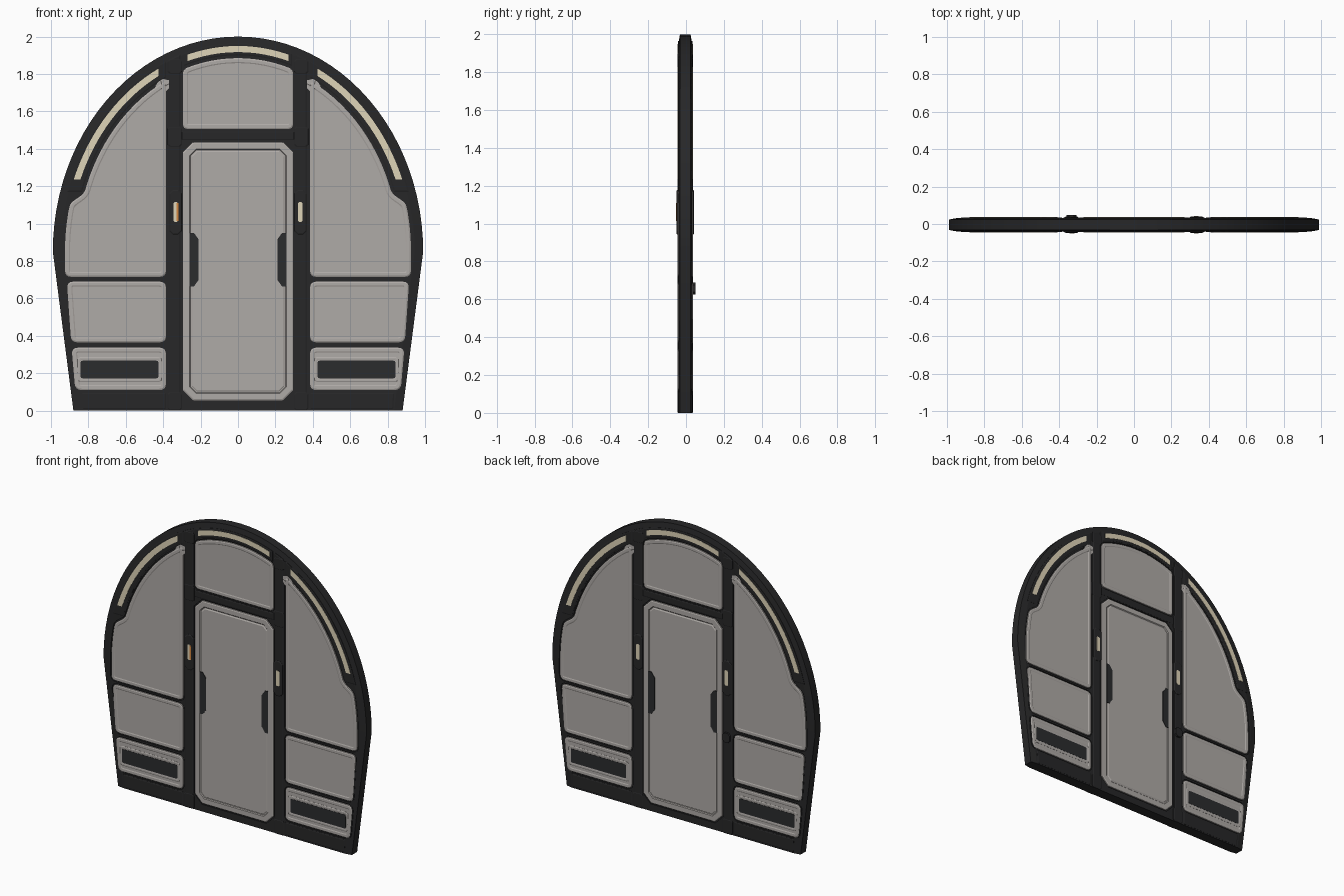
import bpy, bmesh, math
from mathutils import Vector

if "Cube" in bpy.data.objects:
    bpy.data.objects.remove(bpy.data.objects["Cube"])

Y0 = -0.004  # small shift so the model is centred in depth


def material(name, col):
    m = bpy.data.materials.new(name)
    m.diffuse_color = (*col, 1)
    m.use_nodes = True
    m.node_tree.nodes["Principled BSDF"].inputs["Base Color"].default_value = m.diffuse_color
    return m


DARK = material("charcoal_frame", (0.02, 0.02, 0.021))
VENT = material("vent_black", (0.024, 0.025, 0.027))
GREY = material("warm_grey_panel", (0.43, 0.405, 0.385))
CREAM = material("cream_light", (0.74, 0.66, 0.48))
ORANGE = material("orange_light", (0.65, 0.24, 0.05))


# ---------- 2D helpers (x, z) ----------
def arch(d, a0, a1, n):
    """Points on the arch, moved inward by d, between two angles."""
    return [((0.99 - d) * math.cos(a0 + (a1 - a0) * i / n),
             0.85 + (1.15 - d) * math.sin(a0 + (a1 - a0) * i / n)) for i in range(n + 1)]


def at_x(d, x):
    return math.acos(x / (0.99 - d))


def at_z(d, z):
    return math.asin((z - 0.85) / (1.15 - d))


def outline(d):
    return [(0.88 - d, 0)] + arch(d, 0, math.pi, 48) + [(-0.88 + d, 0)]


def rect(x0, z0, x1, z1):
    return [(x0, z0), (x1, z0), (x1, z1), (x0, z1)]


def flip(pts):
    return [(-x, z) for x, z in reversed(pts)]


def rounded(pts, r, seg=4):
    out, n = [], len(pts)
    for i in range(n):
        a, p, b = (Vector(pts[(i + k) % n]) for k in (-1, 0, 1))
        u, v = a - p, b - p
        if u.angle(v) > math.radians(155):
            out.append(tuple(p))
            continue
        s = p + u.normalized() * min(r, u.length * 0.45)
        e = p + v.normalized() * min(r, v.length * 0.45)
        for k in range(seg + 1):
            t = k / seg
            q = s.lerp(e, t) if seg == 1 else s * (1 - t) ** 2 + p * 2 * t * (1 - t) + e * t * t
            out.append(tuple(q))
    return out


def offset(pts, d):
    """Grow a counter-clockwise polygon by d."""
    out, n = [], len(pts)
    for i in range(n):
        a, p, b = (Vector(pts[(i + k) % n]) for k in (-1, 0, 1))
        u, v = (p - a).normalized(), (b - p).normalized()
        n1, n2 = Vector((u.y, -u.x)), Vector((v.y, -v.x))
        out.append(tuple(p + (n1 + n2) * d / (1 + n1.dot(n2))))
    return out


# ---------- mesh helpers ----------
def finish(name, bm, mat):
    bmesh.ops.recalc_face_normals(bm, faces=bm.faces)
    me = bpy.data.meshes.new(name)
    bm.to_mesh(me)
    bm.free()
    me.materials.append(mat)
    ob = bpy.data.objects.new(name, me)
    bpy.context.collection.objects.link(ob)
    return ob


def ring(bm, pts, y):
    return [bm.verts.new((x, y + Y0, z)) for x, z in pts]


def bridge(bm, a, b):
    for i in range(len(a)):
        j = (i + 1) % len(a)
        bm.faces.new((a[i], a[j], b[j], b[i]))


def prism(name, pts, h, mat, steps=(), back=None):
    """Slab from y=-h to y=back (default h); steps = (inset, rise) on both faces."""
    bm = bmesh.new()
    f = ring(bm, pts, -h)
    b = ring(bm, pts, h if back is None else back)
    caps = [(bm.faces.new(f), -1), (bm.faces.new(b), 1)]
    bridge(bm, f, b)
    bmesh.ops.recalc_face_normals(bm, faces=bm.faces)
    for width, rise in steps:
        bmesh.ops.inset_region(bm, faces=[c for c, _ in caps], thickness=width,
                               depth=0, use_even_offset=True)
        for c, s in caps:
            for v in c.verts:
                v.co.y += s * rise
    return finish(name, bm, mat)


# ---------- panel outlines ----------
d_in, d_out = 0.127, 0.065
upper = ([(0.385, 0.715), (0.925, 0.715)] + arch(d_out, 0, at_z(d_out, 1.11), 5)
         + arch(d_in, at_z(d_in, 1.16), at_x(d_in, 0.385), 14))
middle = [(0.385, 0.365), (0.892, 0.365), (0.915, 0.69), (0.385, 0.69)]
lower = [(0.385, 0.11), (0.87, 0.11), (0.89, 0.337), (0.385, 0.337)]
head = [(-0.295, 1.505), (0.295, 1.505)] + arch(0.115, at_x(0.115, 0.295), at_x(0.115, -0.295), 12)
door = rounded(rect(-0.295, 0.055, 0.295, 1.435), 0.055, 1)

panels = {"door_head_panel": rounded(head, 0.03)}
for side, fn in (("right", lambda p: p), ("left", flip)):
    for nm, p in (("upper", upper), ("middle", middle), ("lower", lower)):
        panels[f"{side}_{nm}_panel"] = fn(rounded(p, 0.035))

# grey wall panels with a raised lip
LIP = ((0.007, 0.003), (0.014, 0), (0.006, -0.0025))
for nm, p in panels.items():
    prism(nm, p, 0.037, GREY, LIP)

# door leaf: border, groove, inner field
prism("door", door, 0.037, GREY, ((0.007, 0.003), (0.03, 0), (0.005, -0.005), (0.005, 0), (0.006, 0.0035)))

# dark core behind the gaps
prism("core_wall", outline(0.02), 0.029, DARK)

# frame: chamfered rim and a face pierced by the panel openings
bm = bmesh.new()
prof = [(0.045, -0.036), (0.0, -0.028), (0.0, 0.028), (0.045, 0.036)]
rims = [ring(bm, outline(d), y) for d, y in prof]
for a, b in zip(rims, rims[1:]):
    bridge(bm, a, b)
fronts, backs = [rims[0]], [rims[-1]]
for p in list(panels.values()) + [door]:
    hole = offset(p, 0.007)
    fronts.append(ring(bm, hole, -0.036))
    backs.append(ring(bm, hole, 0.036))
    bridge(bm, fronts[-1], backs[-1])
for loops in (fronts, backs):
    edges = [bm.edges.get((l[i], l[i - 1])) for l in loops for i in range(len(l))]
    bmesh.ops.triangle_fill(bm, use_beauty=True, use_dissolve=False, edges=edges)
frame = finish("bulkhead_frame", bm, DARK)
bpy.context.view_layer.objects.active = frame
frame.select_set(True)
bpy.ops.object.shade_smooth_by_angle(angle=math.radians(9))


# curved light strips in dark housings
def band(d0, d1, x0, x1, n):
    return arch(d1, at_x(d1, x0), at_x(d1, x1), n)[::-1] + arch(d0, at_x(d0, x0), at_x(d0, x1), n)


def side_band(d0, d1, z0, x1, n):
    return (arch(d0, at_z(d0, z0), at_x(d0, x1), n)
            + arch(d1, at_z(d1, z0), at_x(d1, x1), n)[::-1])


for side, fn in (("right", lambda p: p), ("left", flip)):
    prism(f"{side}_light_housing", fn(side_band(0.036, 0.113, 1.17, 0.385, 16)), 0.037, DARK,
          ((0.006, 0.002),))
    prism(f"{side}_light_strip", fn(side_band(0.052, 0.086, 1.235, 0.425, 16)), 0.0405, CREAM)
prism("top_light_housing", band(0.036, 0.1, 0.29, -0.29, 12), 0.037, DARK, ((0.006, 0.002),))
prism("top_light_strip", band(0.05, 0.083, 0.27, -0.27, 12), 0.0405, CREAM)

# lintel between door and head panel
prism("lintel", rect(-0.3, 1.447, 0.3, 1.493), 0.037, DARK, ((0.006, 0.002),))

for side, fn in (("right", lambda p: p), ("left", flip)):
    # door posts with joint collars and control plates
    post = [(0.308, 0), (0.37, 0)] + arch(0.035, at_x(0.035, 0.37), at_x(0.035, 0.308), 2)
    prism(f"{side}_post", fn(post), 0.037, DARK, ((0.008, 0.003),))
    for i, (z0, z1) in enumerate(((0.0, 0.1), (1.41, 1.52), (1.8, 1.88))):
        prism(f"{side}_post_collar_{i + 1}", fn(rounded(rect(0.3, z0, 0.376, z1), 0.012, 1)), 0.0385, DARK,
              ((0.006, 0.003),))
    prism(f"{side}_control_plate", fn(rounded(rect(0.3, 0.94, 0.368, 1.18), 0.02, 1)), 0.041, DARK,
          ((0.006, 0.004),))
    prism(f"{side}_control_light", fn(rounded(rect(0.32, 1.01, 0.346, 1.115), 0.006, 1)), 0.0465, CREAM)

    # horizontal ribs and base strip
    prism(f"{side}_base_strip", fn([(0.385, 0.008), (0.83, 0.008), (0.835, 0.095), (0.385, 0.095)]),
          0.037, DARK, ((0.006, 0.002),))

    # vent slot with raised surround
    prism(f"{side}_vent_surround", fn(rounded(rect(0.405, 0.153, 0.86, 0.287), 0.025)), 0.0385, GREY,
          ((0.005, 0.002), (0.008, 0), (0.004, -0.001)))
    prism(f"{side}_vent", fn(rounded(rect(0.425, 0.173, 0.842, 0.267), 0.012)), 0.0405, VENT,
          ((0.005, -0.0005),))

    # door handle plate, tapered towards the middle of the door
    prism(f"{side}_handle", fn([(0.258, 0.665), (0.258, 0.95), (0.235, 0.95), (0.21, 0.915),
                                (0.21, 0.7), (0.235, 0.665)]), 0.0415, VENT, ((0.006, -0.001),))

# orange segment of the left control light (front) and small knob on the back of the left post
prism("left_orange_segment", rect(-0.329, 1.015, -0.319, 1.11), 0.048, ORANGE, (), -0.04)
prism("back_knob", rounded(rect(-0.362, 0.625, -0.308, 0.69), 0.015, 1), -0.036, DARK, (), 0.053)
